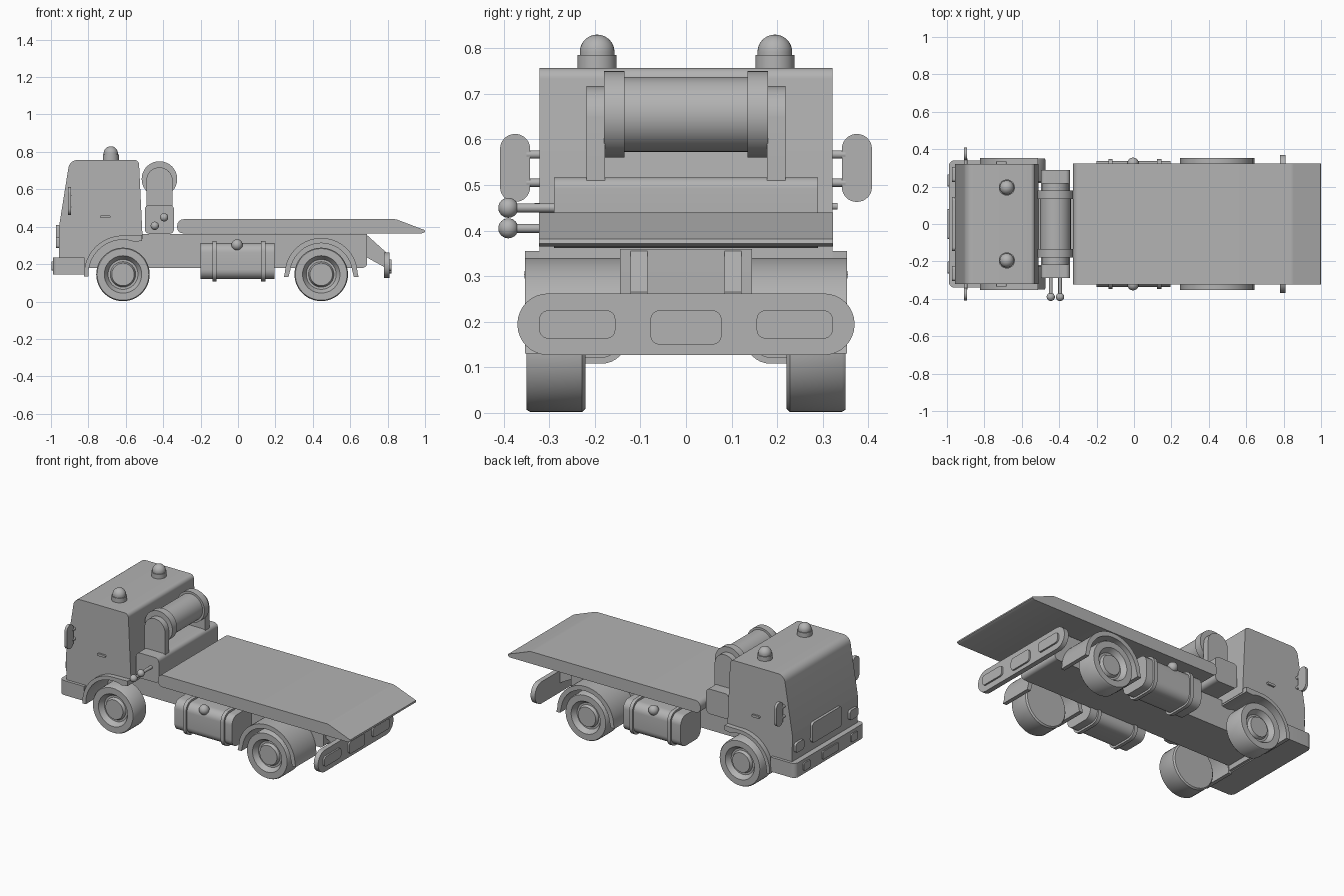
import bpy, bmesh, math
from mathutils import Vector, Matrix

cube = bpy.data.objects.get("Cube")
if cube:
    bpy.data.objects.remove(cube, do_unlink=True)

grey = bpy.data.materials.new("plain grey")
grey.use_nodes = True
COLOUR = (0.45, 0.45, 0.45, 1)
grey.diffuse_color = COLOUR
grey.node_tree.nodes["Principled BSDF"].inputs["Base Color"].default_value = COLOUR


def finish(name, bm):
    bmesh.ops.recalc_face_normals(bm, faces=bm.faces)
    mesh = bpy.data.meshes.new(name)
    bm.to_mesh(mesh)
    bm.free()
    mesh.materials.append(grey)
    ob = bpy.data.objects.new(name, mesh)
    bpy.context.collection.objects.link(ob)
    bpy.ops.object.select_all(action='DESELECT')
    ob.select_set(True)
    bpy.context.view_layer.objects.active = ob
    bpy.ops.object.shade_smooth_by_angle(angle=math.radians(32))
    return ob


def fillet(points, radius, steps=8):
    """Round each corner; a point may carry its own radius as a third value."""
    out = []
    for i, p in enumerate(points):
        c = Vector(p[:2])
        r = p[2] if len(p) > 2 else radius
        if r <= 0:
            out.append(c)
            continue
        u = (Vector(points[i - 1][:2]) - c).normalized()
        v = (Vector(points[(i + 1) % len(points)][:2]) - c).normalized()
        half = u.angle(v) / 2
        centre = c + (u + v).normalized() * (r / math.sin(half))
        start = c + u * (r / math.tan(half)) - centre
        end = c + v * (r / math.tan(half)) - centre
        sweep = start.angle_signed(end)
        for k in range(steps + 1):
            t = -sweep * k / steps
            out.append(centre + Matrix.Rotation(t, 2) @ start)
    return out


def prism(name, points, axis, a, b, radius=0.0):
    """Extrude a profile along x (y, z), y (x, z) or z (x, y)."""
    place = {'x': lambda p, d: (d, p[0], p[1]),
             'y': lambda p, d: (p[0], d, p[1]),
             'z': lambda p, d: (p[0], p[1], d)}[axis]
    outline = fillet(points, radius)
    bm = bmesh.new()
    rings = [[bm.verts.new(place(p, d)) for p in outline] for d in (a, b)]
    bm.faces.new(rings[0])
    bm.faces.new(rings[1])
    n = len(outline)
    for i in range(n):
        j = (i + 1) % n
        bm.faces.new((rings[0][i], rings[0][j], rings[1][j], rings[1][i]))
    bmesh.ops.remove_doubles(bm, verts=bm.verts, dist=1e-5)
    return finish(name, bm)


def rect(a0, a1, b0, b1):
    return [(a0, b0), (a1, b0), (a1, b1), (a0, b1)]


def lathe(name, profile, centre, direction, segments=48):
    """Spin (radius, height) pairs about a direction through centre."""
    bm = bmesh.new()
    verts = [bm.verts.new((r, 0, h)) for r, h in profile]
    edges = [bm.edges.new(pair) for pair in zip(verts, verts[1:])]
    bmesh.ops.spin(bm, geom=verts + edges, axis=(0, 0, 1), cent=(0, 0, 0),
                   angle=math.tau, steps=segments)
    bmesh.ops.remove_doubles(bm, verts=bm.verts, dist=1e-5)
    turn = Vector((0, 0, 1)).rotation_difference(Vector(direction)).to_matrix().to_4x4()
    bm.transform(Matrix.Translation(centre) @ turn)
    return finish(name, bm)


def rod(name, centre, direction, radius, length, segments=48):
    return lathe(name, [(0, 0), (radius, 0), (radius, length), (0, length)],
                 centre, direction, segments)


def arc(cx, cz, radius, start, end, steps=20):
    angles = [math.radians(start + (end - start) * k / steps) for k in range(steps + 1)]
    return [(cx + radius * math.cos(t), cz + radius * math.sin(t)) for t in angles]


AXLE_Z = 0.145
FRONT_X, REAR_X = -0.615, 0.445

# Cab with open wheel arches, on a narrow chassis
arch = arc(FRONT_X, AXLE_Z, 0.19, 178, 70)
prism("cab", [(-0.955, 0.15), *arch, (-0.51, 0.335), (-0.53, 0.757, 0.025),
              (-0.90, 0.757, 0.05), (-0.957, 0.40, 0.05)], 'y', -0.322, 0.322)
prism("chassis", [(-0.93, 0.18), (0.69, 0.18, 0.025), (0.69, 0.36), (-0.93, 0.36)],
      'y', -0.145, 0.145)

# Front bumper, grille and lamps
prism("front_bumper", [(-0.99, -0.34, 0.03), (-0.82, -0.34), (-0.82, 0.34),
                       (-0.99, 0.34, 0.03)], 'z', 0.145, 0.235)
prism("grille", rect(-0.145, 0.145, 0.285, 0.41), 'x', -0.972, -0.94, 0.02)
prism("bumper_plate", rect(-0.08, 0.08, 0.165, 0.215), 'x', -0.997, -0.98, 0.012)

# Flat bed with a sloping tail
prism("flat_bed", [(-0.325, 0.365, 0.03), (0.985, 0.365), (1.0, 0.372), (0.998, 0.382),
                   (0.845, 0.44, 0.05), (-0.325, 0.44, 0.035)], 'y', -0.323, 0.323)

# Winch behind the cab
WINCH_X, WINCH_Z = -0.42, 0.655
prism("winch_base", rect(-0.498, -0.342, 0.362, 0.517), 'y', -0.29, 0.29, 0.025)
rod("winch_drum", (WINCH_X, -0.14, WINCH_Z), (0, 1, 0), 0.082, 0.28)
for x, z in ((-0.445, 0.405), (-0.395, 0.45)):
    rod("winch_lever", (x, -0.39, z), (0, 1, 0), 0.010, 0.11, 16)
    lathe("lever_knob", arc(0, 0, 0.022, -90, 90, 12), (x, -0.39, z), (0, 0, 1), 24)

# Tail bar
prism("tail_bar", rect(-0.37, 0.37, 0.127, 0.262), 'x', 0.78, 0.81, 0.067)
prism("tail_lamp_centre", rect(-0.078, 0.078, 0.15, 0.225), 'x', 0.80, 0.82, 0.02)

# Parts repeated on both sides
for side, s in (("right", -1), ("left", 1)):
    out = (0, s, 0)

    prism("winch_post_" + side, [(-0.49, 0.51), (-0.35, 0.51), (-0.35, 0.717, 0.069),
                                 (-0.49, 0.717, 0.069)], 'y', s * 0.178, s * 0.218)
    rod("winch_flange_" + side, (WINCH_X, s * 0.135, WINCH_Z), out, 0.095, 0.045)

    # Wheels with a recessed rim and raised hub
    for end, x in (("front", FRONT_X), ("rear", REAR_X)):
        lathe(f"{end}_wheel_{side}",
              [(0, 0), (0.135, 0), (0.143, 0.008), (0.143, 0.122), (0.138, 0.13),
               (0.10, 0.13), (0.095, 0.122), (0.08, 0.10), (0.068, 0.10),
               (0.06, 0.118), (0, 0.118)], (x, s * 0.22, AXLE_Z), out)

    # Fenders
    front_arc = arc(FRONT_X, AXLE_Z, 0.208, 180, 95)
    inner_arc = arc(FRONT_X, AXLE_Z, 0.185, 70, 180)
    prism("front_fender_" + side,
          [(-0.823, 0.135), *front_arc, (-0.512, 0.355), (-0.512, 0.325),
           *inner_arc, (-0.80, 0.135)], 'y', s * 0.145, s * 0.353)
    prism("rear_fender_" + side,
          [(0.645, 0.13), (0.638, 0.16), *arc(REAR_X, AXLE_Z, 0.195, 10, 170),
           (0.252, 0.16), (0.245, 0.13), (0.27, 0.13),
           *arc(REAR_X, AXLE_Z, 0.167, 172, 8), (0.62, 0.13)],
          'y', s * 0.145, s * 0.353)

    # Fuel tank with straps and filler cap
    y0, y1 = sorted((s * 0.14, s * 0.338))
    prism("fuel_tank_" + side, rect(y0, y1, 0.12, 0.312), 'x', -0.2, 0.195, 0.05)
    for x in (-0.125, 0.135):
        prism("tank_strap_" + side, rect(y0 - 0.01, y1 + 0.01, 0.108, 0.324),
              'x', x - 0.011, x + 0.011, 0.055)
    lathe("filler_cap_" + side, arc(0, 0, 0.03, -90, 90, 12),
          (-0.005, s * 0.325, 0.303), (0, 0, 1), 24)

    # Mirrors
    prism("mirror_" + side, rect(*sorted((s * 0.342, s * 0.408)), 0.463, 0.612),
          'x', -0.908, -0.892, 0.0325)
    for z in (0.505, 0.567):
        rod("mirror_arm_" + side, (-0.9, s * 0.31, z), out, 0.009, 0.04, 16)

    # Door handle
    prism("door_handle_" + side, rect(-0.737, -0.682, 0.446, 0.461),
          'y', s * 0.315, s * 0.333, 0.007)

    # Roof beacon
    rod("beacon_base_" + side, (-0.68, s * 0.195, 0.75), (0, 0, 1), 0.043, 0.035)
    lathe("beacon_dome_" + side, [(0.038, -0.01), *arc(0, 0, 0.038, 0, 90, 12)],
          (-0.68, s * 0.195, 0.792), (0, 0, 1), 32)

    # Lamps on the cab, bumper and tail bar
    prism("headlamp_" + side, rect(*sorted((s * 0.225, s * 0.305)), 0.285, 0.345),
          'x', -0.972, -0.94, 0.015)
    prism("bumper_lamp_" + side, rect(*sorted((s * 0.2, s * 0.265)), 0.165, 0.215),
          'x', -0.998, -0.98, 0.012)
    prism("tail_lamp_" + side, rect(*sorted((s * 0.155, s * 0.322)), 0.163, 0.225),
          'x', 0.80, 0.82, 0.02)

    # Tail bar bracket
    prism("tail_bracket_" + side, [(0.67, 0.355), (0.69, 0.355), (0.79, 0.265),
                                   (0.79, 0.18), (0.69, 0.235), (0.67, 0.235)],
          'y', s * 0.084, s * 0.122)
